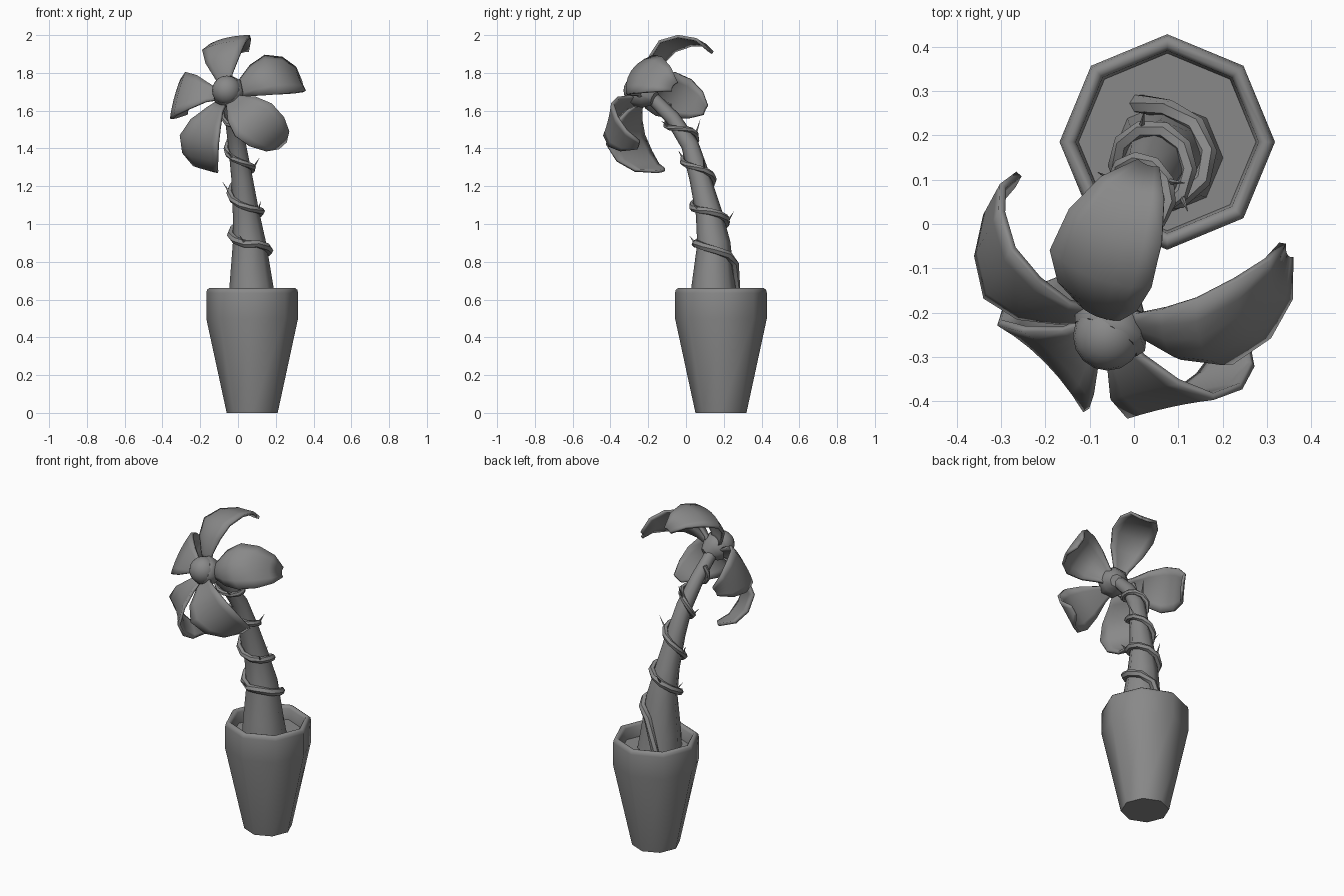
import bpy, bmesh, math
from mathutils import Vector

cube = bpy.data.objects.get("Cube")
if cube:
    bpy.data.objects.remove(cube, do_unlink=True)

GREY = (0.25, 0.25, 0.25, 1)
mat = bpy.data.materials.new("plain_grey")
mat.use_nodes = True
mat.diffuse_color = GREY
mat.node_tree.nodes["Principled BSDF"].inputs["Base Color"].default_value = GREY


def finish(name, bm, angle=50):
    bmesh.ops.recalc_face_normals(bm, faces=bm.faces)
    mesh = bpy.data.meshes.new(name)
    bm.to_mesh(mesh)
    bm.free()
    mesh.materials.append(mat)
    obj = bpy.data.objects.new(name, mesh)
    bpy.context.collection.objects.link(obj)
    bpy.ops.object.select_all(action='DESELECT')
    obj.select_set(True)
    bpy.context.view_layer.objects.active = obj
    bpy.ops.object.shade_smooth_by_angle(angle=math.radians(angle))
    return obj


def skin(bm, rings, closed=True):
    """Bridge successive rows of vertices with quads."""
    for a, b in zip(rings, rings[1:]):
        n = len(a)
        for i in range(n if closed else n - 1):
            j = (i + 1) % n
            bm.faces.new((a[i], a[j], b[j], b[i]))


def tube(bm, points, radii, refs, sides):
    """Sweep a polygon along points; refs fix where each ring starts."""
    rings = []
    for k, p in enumerate(points):
        t = (points[min(k + 1, len(points) - 1)] - points[max(k - 1, 0)]).normalized()
        u = (refs[k] - t * refs[k].dot(t)).normalized()
        v = t.cross(u)
        rings.append([bm.verts.new(p + radii[k] * (u * math.cos(a) + v * math.sin(a)))
                      for a in (math.tau * i / sides for i in range(sides))])
    skin(bm, rings)
    bm.faces.new(rings[0])
    bm.faces.new(rings[-1])


# Octagonal pot with rounded rim and sunken soil
POT = Vector((0.075, 0.185, 0))
profile = [(0.135, 0), (0.243, 0.5), (0.243, 0.635), (0.239, 0.652), (0.228, 0.66),
           (0.215, 0.658), (0.206, 0.645), (0.2, 0.58)]
bm = bmesh.new()
rings = [[bm.verts.new(POT + Vector((r * math.cos(a), r * math.sin(a), z)))
          for a in (math.tau * i / 8 for i in range(8))] for r, z in profile]
skin(bm, rings)
bm.faces.new(rings[0])
bm.faces.new(rings[-1])
finish("pot", bm)

# Leaning tapered stem: x, y, z, radius
STEM = [(0.075, 0.15, 0.56, 0.128), (0.07, 0.145, 0.68, 0.115), (0.06, 0.147, 0.9, 0.088),
        (0.042, 0.121, 1.06, 0.07), (0.02, 0.072, 1.25, 0.056), (-0.005, 0.02, 1.42, 0.047),
        (-0.03, -0.07, 1.56, 0.04), (-0.045, -0.18, 1.67, 0.036)]
bm = bmesh.new()
tube(bm, [Vector(s[:3]) for s in STEM], [s[3] for s in STEM],
     [Vector((1, 0, 0))] * len(STEM), 8)
finish("stem", bm)


def stem_at(z):
    for a, b in zip(STEM, STEM[1:]):
        if z <= b[2] or b is STEM[-1]:
            a, b = Vector(a), Vector(b)
            s = a.lerp(b, (z - a[2]) / (b[2] - a[2]))
            return s.xyz, s[3], (b.xyz - a.xyz).normalized()


# Thorny vine winding round the stem: turns past the front, height
CLIMB = [(-0.58, 0.56), (-0.5, 0.78), (-0.4, 0.83), (-0.25, 0.86), (0, 0.905), (1, 1.11),
         (2, 1.35), (3, 1.55), (3.4, 1.61)]


def climb(turn):
    for (t0, z0), (t1, z1) in zip(CLIMB, CLIMB[1:]):
        if turn <= t1 + 1e-6:
            return z0 + (z1 - z0) * (turn - t0) / (t1 - t0)


points, outward = [], []
COUNT = 40
for k in range(COUNT):
    turn = CLIMB[0][0] + (CLIMB[-1][0] - CLIMB[0][0]) * k / (COUNT - 1)
    centre, radius, axis = stem_at(climb(turn))
    side = Vector((1, 0, 0)) - axis * axis.x
    side.normalize()
    a = -math.pi / 2 - math.tau * turn
    out = side * math.cos(a) + axis.cross(side) * math.sin(a)
    points.append(centre + out * (radius + 0.012))
    outward.append(out)
bm = bmesh.new()
tube(bm, points, [0.022 - 0.009 * k / COUNT for k in range(COUNT)], outward, 6)
finish("vine", bm)

bm = bmesh.new()
for k in range(6, COUNT - 2, 4):
    along = (points[k + 1] - points[k]).normalized()
    tip = points[k] + outward[k] * 0.045 + along * 0.025 + Vector((0, 0, 0.045))
    tube(bm, [points[k], tip], [0.008, 0.0006], [along] * 2, 4)
finish("thorns", bm, 30)

# Flower frame: facing direction, sideways and upward axes
HEAD = Vector((-0.06, -0.22, 1.68))
FACE = Vector((-0.43, -0.79, 0.38)).normalized()
SIDE = Vector((0.88, -0.48, 0)).normalized()
UP = FACE.cross(SIDE)

# Flower centre and the collar behind it
MIDDLE = HEAD + SIDE * 0.016 + UP * 0.014
bm = bmesh.new()
bmesh.ops.create_uvsphere(bm, u_segments=16, v_segments=10, radius=0.078)
bmesh.ops.translate(bm, vec=MIDDLE + FACE * 0.037, verts=bm.verts)
finish("flower_centre", bm)
bm = bmesh.new()
tube(bm, [MIDDLE + FACE * h for h in (-0.07, -0.03, 0.025, 0.045)],
     [0.036, 0.07, 0.09, 0.08], [SIDE] * 4, 8)
finish("flower_collar", bm)

# Five petals curling backwards: reach, height, half width
PETAL = [(0.03, 0, 0.025), (0.1, 0.035, 0.053), (0.19, 0.052, 0.104), (0.28, 0.035, 0.135),
         (0.345, -0.045, 0.124), (0.372, -0.14, 0.085), (0.352, -0.23, 0.03)]
# Direction, size, width, setback, tip curl, cupping and twist, clockwise from the top
SHAPES = [(104, 1.03, 0.88, 0, 1, -0.2, 0.05), (32, 0.93, 1.03, 0.03, 1.08, -0.4, 0),
          (-36, 0.95, 1, 0, 0.9, 0.05, -0.2), (-106, 1.03, 1, 0, 0.87, 0.15, 0.2),
          (-180, 0.95, 1, 0, 0.85, -0.1, 0.1)]
ACROSS = 7
for i, (turn, size, width, setback, curl, cup, twist) in enumerate(SHAPES):
    a = math.radians(turn)
    radial = SIDE * math.cos(a) + UP * math.sin(a)
    tangent = UP * math.cos(a) - SIDE * math.sin(a)
    bm = bmesh.new()
    rows = []
    for reach, height, half in PETAL:
        lift = (height * curl if height < 0 else height) - setback
        row = []
        for j in range(ACROSS):
            s = 2 * j / (ACROSS - 1) - 1
            bend = half * (cup * s * s + twist * s)
            row.append(bm.verts.new(HEAD + size * (radial * reach + tangent * half * width * s)
                                    + FACE * (lift + bend)))
        rows.append(row)
    skin(bm, rows, closed=False)
    petal = finish(f"petal_{i + 1}", bm, 60)
    thick = petal.modifiers.new("thickness", 'SOLIDIFY')
    thick.thickness = 0.016
    thick.offset = 0
